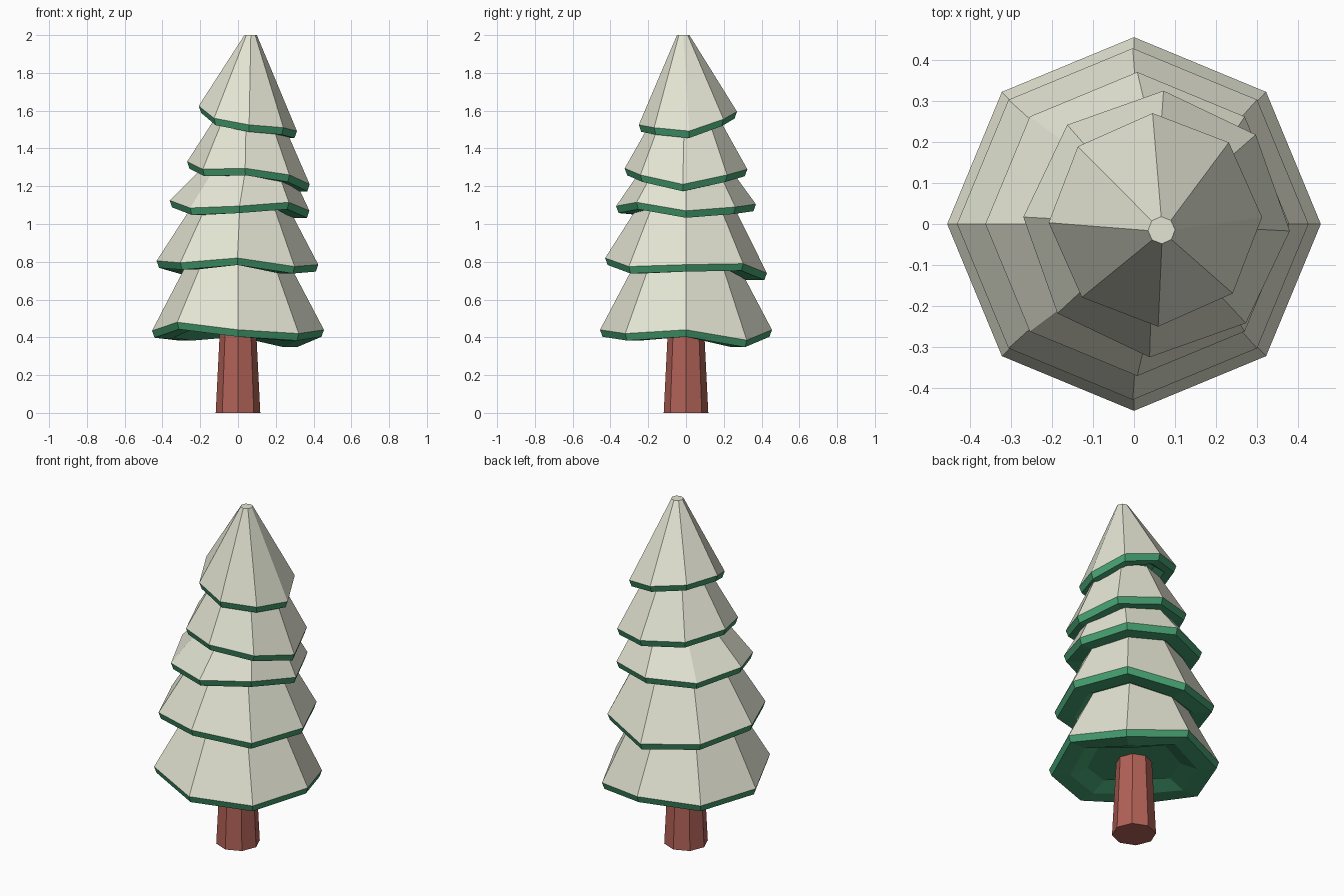
import bpy, bmesh, math

if "Cube" in bpy.data.objects:
    bpy.data.objects.remove(bpy.data.objects["Cube"])

N = 8


def material(name, rgb):
    m = bpy.data.materials.new(name)
    m.diffuse_color = (*rgb, 1)
    m.use_nodes = True
    m.node_tree.nodes["Principled BSDF"].inputs["Base Color"].default_value = m.diffuse_color
    return m


SNOW = material("snow", (0.77, 0.78, 0.65))
GREEN = material("needle green", (0.06, 0.35, 0.165))
BARK = material("bark red brown", (0.44, 0.12, 0.095))


def ring(bm, centre, r, heights, turn=0):
    """Octagon with a separate height for each corner."""
    out = []
    for k in range(N):
        a = math.radians(turn) + k * math.tau / N
        out.append(bm.verts.new((centre[0] + r * math.cos(a), centre[1] + r * math.sin(a), heights[k])))
    return out


def stacked(name, rings, mats, band_mats):
    """Closed shell from a list of rings, bottom cap first, top cap last."""
    bm = bmesh.new()
    loops = [ring(bm, *r) for r in rings]
    bm.faces.new(loops[0][::-1]).material_index = band_mats[0]
    for i, (lo, hi) in enumerate(zip(loops, loops[1:])):
        for k in range(N):
            j = (k + 1) % N
            f = bm.faces.new((lo[k], lo[j], hi[j], hi[k]))
            f.material_index = band_mats[i + 1]
    bm.faces.new(loops[-1]).material_index = band_mats[-1]
    bmesh.ops.recalc_face_normals(bm, faces=bm.faces)
    me = bpy.data.meshes.new(name)
    bm.to_mesh(me)
    bm.free()
    for m in mats:
        me.materials.append(m)
    ob = bpy.data.objects.new(name, me)
    bpy.context.collection.objects.link(ob)
    return ob


# tapered trunk, reaching up into the lowest tier
stacked("trunk", [((0, 0), 0.118, [0] * N), ((0, 0), 0.093, [0.5] * N)], [BARK], [0, 0, 0])

# tiers: centre, radius, turn, rim heights (from +x anticlockwise), top centre, top radius, top height
tiers = [
    ((0, 0), 0.455, 0, (0.44, 0.385, 0.44, 0.42, 0.435, 0.48, 0.44, 0.42), (0, 0), 0.255, 0.82),
    ((-0.003, 0), 0.428, 0, (0.785, 0.79, 0.74, 0.77, 0.805, 0.795, 0.82, 0.775), (0.01, 0), 0.25, 1.10),
    ((0.008, 0), 0.37, 0, (1.07, 1.09, 1.105, 1.10, 1.125, 1.085, 1.095, 1.115), (0.04, 0), 0.235, 1.29),
    ((0.055, 0), 0.325, -3, (1.21, 1.26, 1.29, 1.31, 1.33, 1.29, 1.295, 1.26), (0.052, 0), 0.18, 1.55),
    ((0.052, 0.01), 0.26, 1.5, (1.492, 1.555, 1.595, 1.62, 1.625, 1.56, 1.525, 1.51), (0.067, -0.015), 0.033, 2.0),
]

# each tier: hollow green underside, green rim, snowy slope
for i, (c, r, turn, zs, top_c, top_r, top_z) in enumerate(tiers):
    under = [z - 0.037 for z in zs]
    roof = [z + 0.04 for z in under]
    stacked(f"branch_tier_{i + 1}", [
        (c, r * 0.55, roof, turn),
        (c, r * 0.75, under, turn),
        (c, r - 0.013, under, turn),
        (c, r, zs, turn),
        (top_c, top_r, [top_z] * N, turn),
    ], [SNOW, GREEN], [1, 1, 1, 1, 0, 0])
